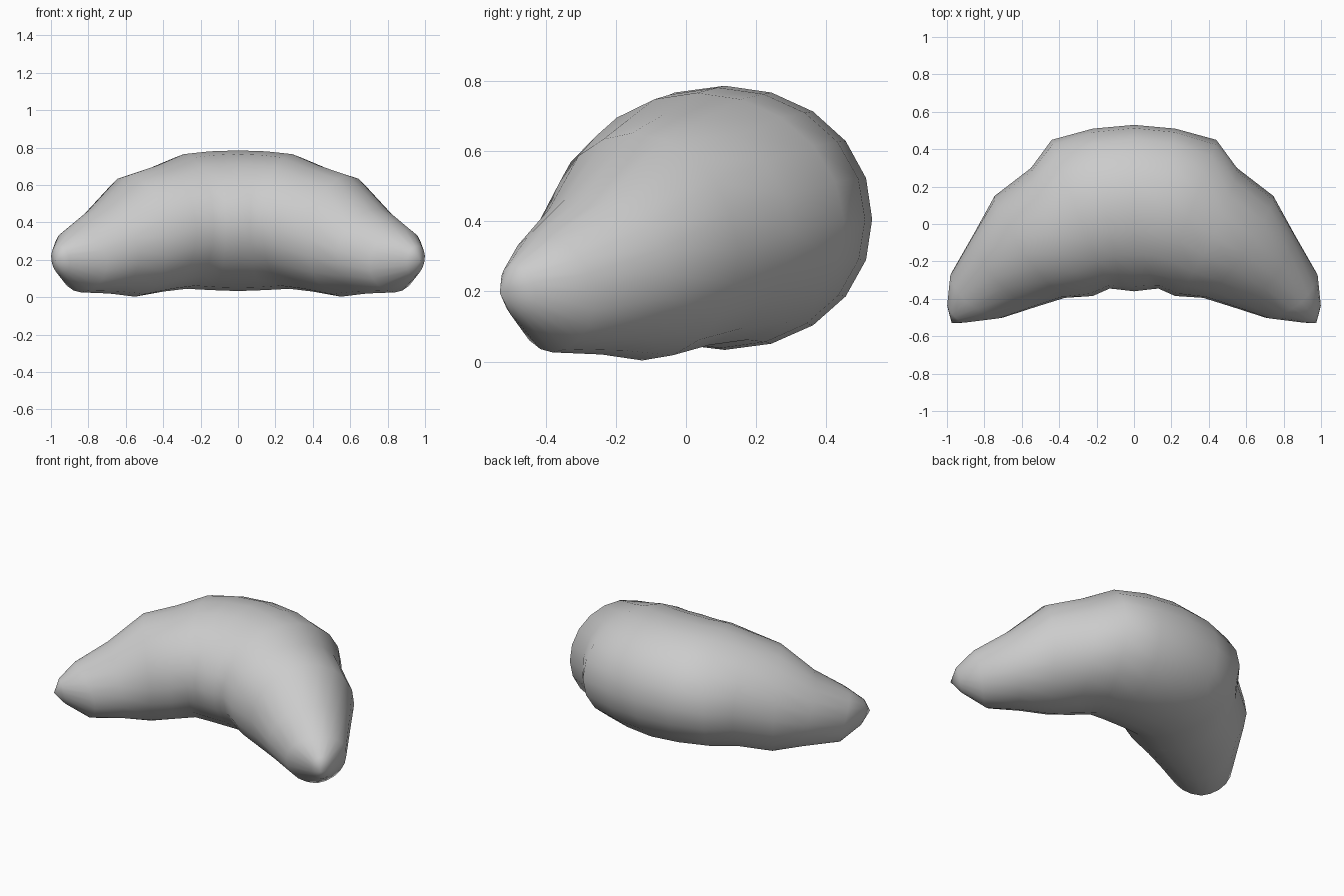
import bpy, bmesh, math
from mathutils import Vector

if "Cube" in bpy.data.objects:
    bpy.data.objects.remove(bpy.data.objects["Cube"])

SIDES = 20

# Half of the curved roll, from the middle to the right tip.
# Each cross-section: outer, top, inner, bottom points
half = [
    ((0.00, 0.53, 0.405), (0.00, 0.11, 0.785), (0.00, -0.36, 0.405), (0.00, 0.11, 0.033)),
    ((0.22, 0.51, 0.405), (0.15, 0.09, 0.780), (0.065, -0.352, 0.40), (0.14, 0.095, 0.038)),
    ((0.44, 0.45, 0.40), (0.29, 0.03, 0.765), (0.13, -0.345, 0.40), (0.275, 0.05, 0.045)),
    ((0.55, 0.30, 0.37), (0.43, -0.06, 0.705), (0.22, -0.385, 0.37), (0.40, -0.04, 0.03)),
    ((0.745, 0.15, 0.32), (0.59, -0.155, 0.650), (0.37, -0.395, 0.32), (0.55, -0.125, 0.003)),
    ((0.855, -0.05, 0.25), (0.755, -0.285, 0.475), (0.53, -0.445, 0.25), (0.69, -0.24, 0.02)),
    ((0.975, -0.26, 0.20), (0.895, -0.42, 0.36), (0.70, -0.50, 0.20), (0.84, -0.38, 0.026)),
    ((0.998, -0.43, 0.20), (0.96, -0.495, 0.275), (0.90, -0.525, 0.20), (0.94, -0.47, 0.115)),
]
tip = Vector((0.975, -0.53, 0.195))


def section(outer, top, inner, bottom):
    """Oval through the four given points."""
    o, t, i, b = map(Vector, (outer, top, inner, bottom))
    c = (o + i + t + b) / 4
    pts = []
    for k in range(SIDES):
        a = 2 * math.pi * k / SIDES
        ca, sa = math.cos(a), math.sin(a)
        pts.append(c + abs(ca) * ((o if ca >= 0 else i) - c)
                   + abs(sa) * ((t if sa >= 0 else b) - c))
    return pts


def flip(v):
    return Vector((-v.x, v.y, v.z))


right = [section(*s) for s in half]
left = [[flip(p) for p in ring] for ring in right[:0:-1]]

# Skin the cross-sections and close both tips
bm = bmesh.new()
rings = [[bm.verts.new(p) for p in ring] for ring in left + right]
for a, b in zip(rings, rings[1:]):
    for k in range(SIDES):
        n = (k + 1) % SIDES
        bm.faces.new((a[k], a[n], b[n], b[k]))
for ring, point in ((rings[0], flip(tip)), (rings[-1], tip)):
    v = bm.verts.new(point)
    for k in range(SIDES):
        bm.faces.new((ring[k], ring[(k + 1) % SIDES], v))
bmesh.ops.recalc_face_normals(bm, faces=bm.faces)
for f in bm.faces:
    f.smooth = True

mesh = bpy.data.meshes.new("crescent_roll")
bm.to_mesh(mesh)
bm.free()
roll = bpy.data.objects.new("crescent_roll", mesh)
bpy.context.collection.objects.link(roll)
